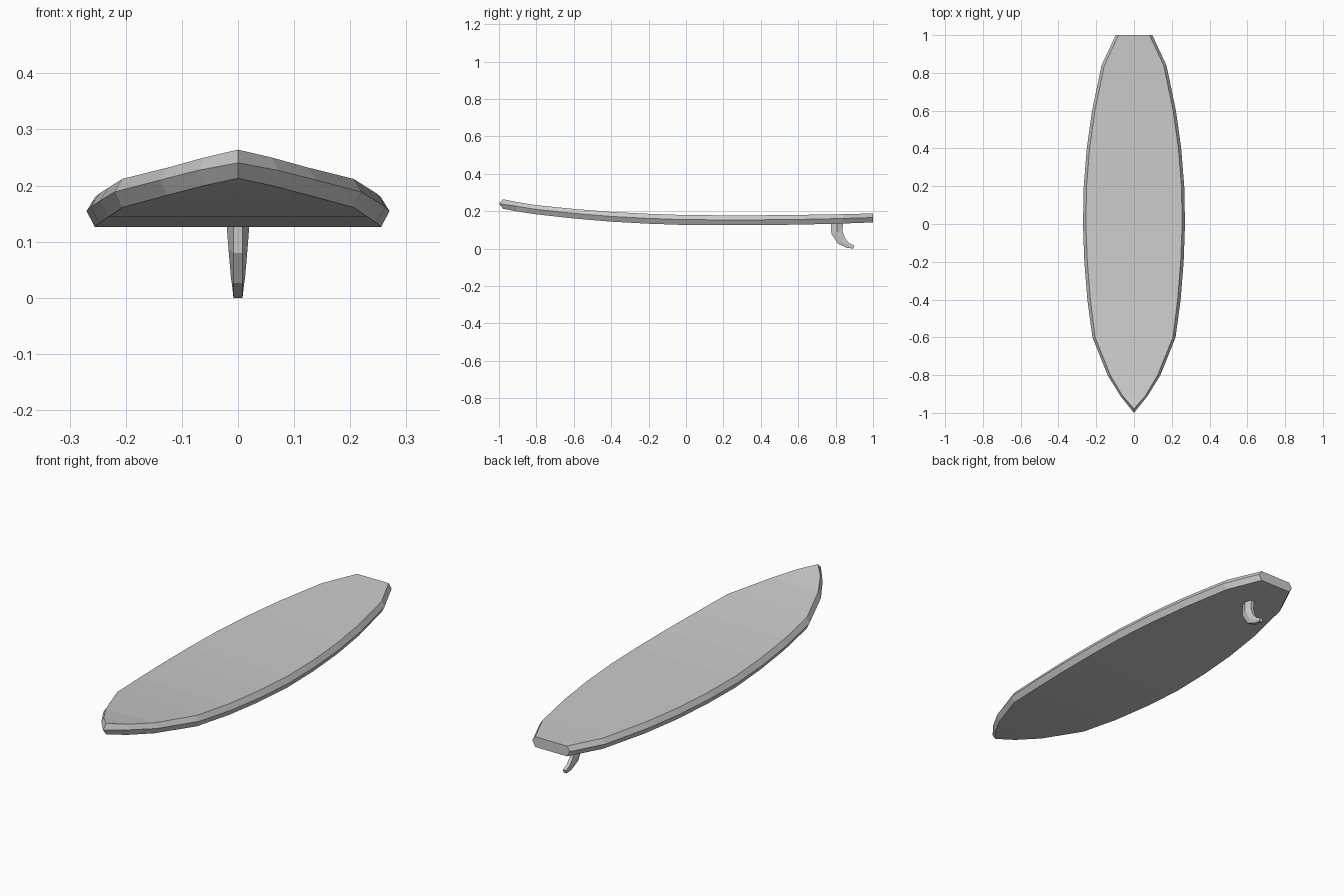
import bpy, bmesh

cube = bpy.data.objects.get("Cube")
if cube:
    bpy.data.objects.remove(cube)

GREY = (0.6, 0.6, 0.6, 1)
mat = bpy.data.materials.new("plain grey")
mat.use_nodes = True
mat.diffuse_color = GREY
mat.node_tree.nodes["Principled BSDF"].inputs["Base Color"].default_value = GREY


def loft(name, rings):
    """Skin equal-length closed rings, cap both ends and merge collapsed points."""
    bm = bmesh.new()
    loops = [[bm.verts.new(p) for p in ring] for ring in rings]
    n = len(loops[0])
    for a, b in zip(loops, loops[1:]):
        for i in range(n):
            j = (i + 1) % n
            bm.faces.new((a[i], a[j], b[j], b[i]))
    bm.faces.new(loops[0])
    bm.faces.new(loops[-1])
    bmesh.ops.remove_doubles(bm, verts=bm.verts, dist=0.0005)
    bmesh.ops.recalc_face_normals(bm, faces=bm.faces)
    mesh = bpy.data.meshes.new(name)
    bm.to_mesh(mesh)
    bm.free()
    mesh.materials.append(mat)
    obj = bpy.data.objects.new(name, mesh)
    bpy.context.collection.objects.link(obj)
    return obj


# Board: y, half width at the rail, half width of deck, deck z, bottom z
stations = [
    (-1.00, 0.0, 0.0, 0.264, 0.213),
    (-0.91, 0.072, 0.06, 0.250, 0.200),
    (-0.80, 0.14, 0.125, 0.232, 0.183),
    (-0.60, 0.22, 0.206, 0.212, 0.161),
    (-0.40, 0.247, 0.231, 0.196, 0.144),
    (-0.20, 0.263, 0.247, 0.186, 0.133),
    (0.00, 0.27, 0.255, 0.179, 0.126),
    (0.20, 0.266, 0.251, 0.178, 0.126),
    (0.40, 0.25, 0.235, 0.178, 0.126),
    (0.60, 0.222, 0.207, 0.180, 0.128),
    (0.84, 0.172, 0.157, 0.184, 0.134),
    (1.00, 0.097, 0.082, 0.188, 0.140),
]


def board_ring(y, rail, deck, top, bottom):
    mid = (top + bottom) / 2 + 0.002
    inset = y + 0.022 if rail == 0 else y   # pointed rail at the nose
    return [(-deck, inset, top), (deck, inset, top), (rail, y, mid),
            (deck, inset, bottom), (-deck, inset, bottom), (-rail, y, mid)]


loft("board", [board_ring(*s) for s in stations])

# Fin: leading y, z, trailing y, z, half thickness, swept back to its tip
fin_sections = [
    (0.775, 0.140, 0.840, 0.140, 0.021),
    (0.777, 0.080, 0.836, 0.095, 0.017),
    (0.812, 0.026, 0.850, 0.055, 0.013),
    (0.860, 0.004, 0.872, 0.030, 0.010),
    (0.895, 0.000, 0.900, 0.015, 0.009),
]


def fin_ring(y0, z0, y1, z1, half):
    edge = 0.008
    ym, zm = (y0 + y1) / 2, (z0 + z1) / 2
    return [(-edge, y0, z0), (edge, y0, z0), (half, ym, zm),
            (edge, y1, z1), (-edge, y1, z1), (-half, ym, zm)]


loft("fin", [fin_ring(*s) for s in fin_sections])
